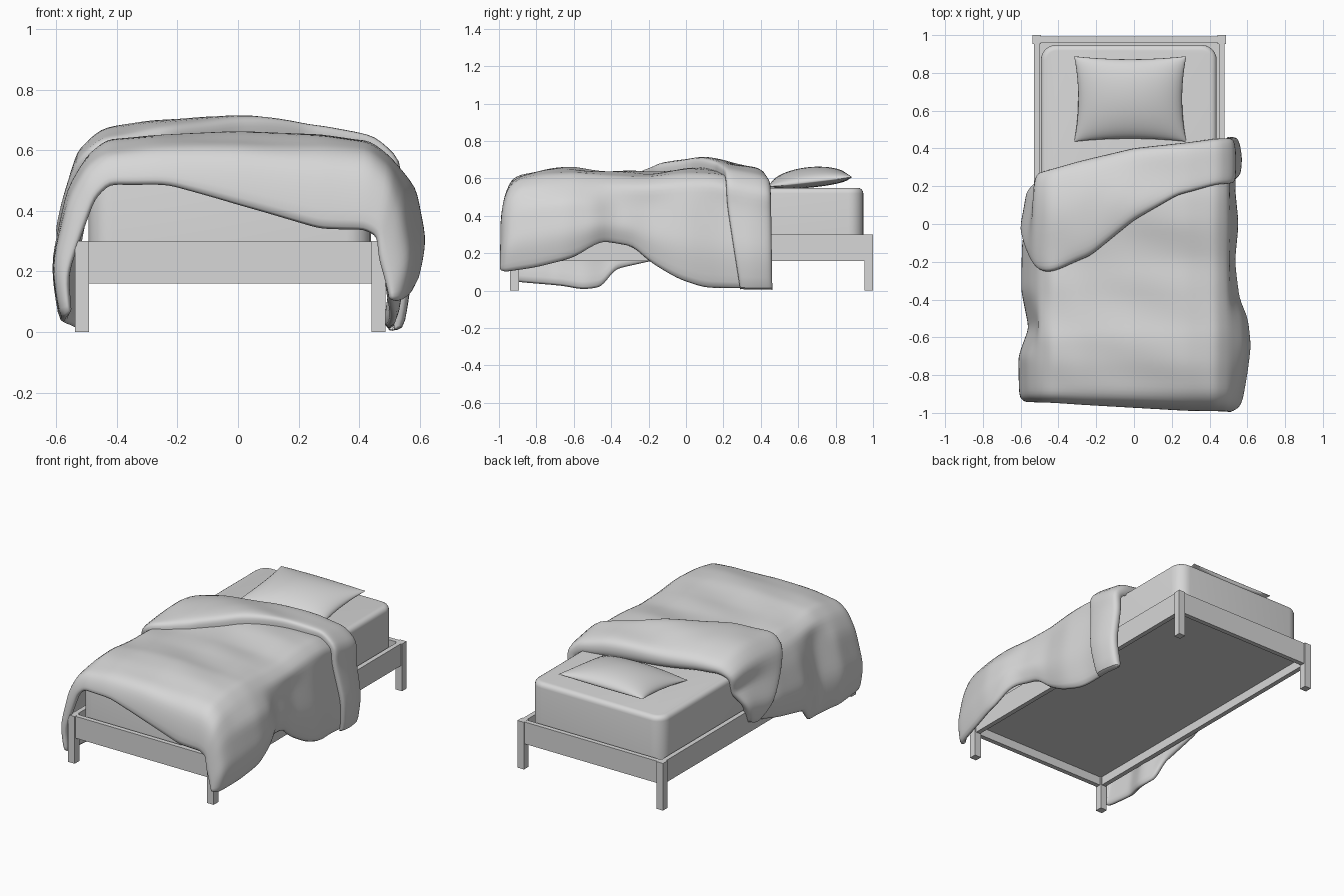
import bpy, bmesh, math
from mathutils import Vector

default = bpy.data.objects.get("Cube")
if default:
    bpy.data.objects.remove(default, do_unlink=True)

grey = bpy.data.materials.new("light_grey")
grey.use_nodes = True
COLOUR = (0.68, 0.68, 0.68, 1)
grey.diffuse_color = COLOUR
grey.node_tree.nodes["Principled BSDF"].inputs["Base Color"].default_value = COLOUR


def finish(name, bm, smooth=None):
    mesh = bpy.data.meshes.new(name)
    bm.to_mesh(mesh)
    bm.free()
    mesh.materials.append(grey)
    obj = bpy.data.objects.new(name, mesh)
    bpy.context.collection.objects.link(obj)
    if smooth:
        bpy.ops.object.select_all(action="DESELECT")
        obj.select_set(True)
        bpy.context.view_layer.objects.active = obj
        bpy.ops.object.shade_smooth_by_angle(angle=math.radians(smooth))
    return obj


def box_mesh(low, high):
    bm = bmesh.new()
    bmesh.ops.create_cube(bm, size=1)
    for v in bm.verts:
        v.co = Vector(a + (b - a) * (c + 0.5) for a, b, c in zip(low, high, v.co))
    return bm


def box(name, low, high):
    return finish(name, box_mesh(low, high))


def add_sheet(bm, rows):
    grid = [[bm.verts.new(p) for p in row] for row in rows]
    for a, b in zip(grid, grid[1:]):
        for i in range(len(a) - 1):
            bm.faces.new((a[i], a[i + 1], b[i + 1], b[i]))


def keyed(keys, x):
    """Linear interpolation through (position, value) pairs."""
    if x <= keys[0][0]:
        return keys[0][1]
    for (a, p), (b, q) in zip(keys, keys[1:]):
        if x <= b:
            f = (x - a) / (b - a)
            return p + (q - p) * f
    return keys[-1][1]


# Bed frame: four posts and four rails
LEFT, RIGHT, FOOT, HEAD, POST = -0.538, 0.487, -0.94, 1.0, 0.046
RAIL_LOW, FRAME_TOP, INSET = 0.16, 0.3, 0.008
for side, x in (("right", LEFT), ("left", RIGHT - POST)):
    for end, y in (("foot", FOOT), ("head", HEAD - POST)):
        box(f"{end}_{side}_post", (x, y, 0), (x + POST, y + POST, FRAME_TOP))
    box(f"{side}_rail", (x + INSET, FOOT + POST, RAIL_LOW),
        (x + POST - INSET, HEAD - POST, FRAME_TOP))
for end, y in (("foot", FOOT), ("head", HEAD - POST)):
    box(f"{end}_rail", (LEFT + POST, y + INSET, RAIL_LOW),
        (RIGHT - POST, y + POST - INSET, FRAME_TOP - 0.001))
box("base_panel", (LEFT + 0.03, FOOT + 0.03, 0.215), (RIGHT - 0.03, HEAD - 0.03, 0.235))

# Mattress with rounded corners and a softened top edge
bm = box_mesh((-0.493, -0.885, 0.23), (0.438, 0.948, 0.55))
upright = [e for e in bm.edges if abs(e.verts[0].co.z - e.verts[1].co.z) > 0.1]
bmesh.ops.bevel(bm, geom=upright, offset=0.08, segments=6, profile=0.5, affect="EDGES")
rim = [e for e in bm.edges if all(v.co.z > 0.54 for v in e.verts)]
bmesh.ops.bevel(bm, geom=rim, offset=0.03, segments=4, profile=0.5, affect="EDGES")
finish("mattress", bm, 40)

# Pillow: two puffed halves meeting at a pinched seam
bm = bmesh.new()
N = 24
for puff in (0.08, -0.03):
    rows = []
    for j in range(N + 1):
        v = math.sin(math.pi * (j / N - 0.5))
        row = []
        for i in range(N + 1):
            u = math.sin(math.pi * (i / N - 0.5))
            x = -0.02 + u * (0.275 + 0.022 * v * v)
            y = 0.662 + v * (0.21 + 0.016 * u * u)
            seam = 0.56 + 0.09 * (y - 0.43) + 0.006 * u * u * v
            full = max(0, (1 - u * u) * (1 - v * v)) ** 0.5
            row.append((x, y, seam + puff * full))
        rows.append(row if puff > 0 else row[::-1])
    add_sheet(bm, rows)
bmesh.ops.remove_doubles(bm, verts=bm.verts, dist=0.0005)
finish("pillow", bm, 70)

# Blanket outline, keyed along the bed: crest height, hem heights, hem reach
CREST = [(-1, .56), (-.95, .59), (-.9, .622), (-.75, .65), (-.6, .66), (-.4, .64),
         (-.2, .635), (0, .655), (.15, .655), (.3, .62), (.45, .595)]
HEM = {-1: [(-.95, .045), (-.65, .02), (-.55, 0), (-.45, .015), (-.38, .11),
            (-.15, .16), (.1, .22), (.3, .3)],
       1: [(-1, .09), (-.8, .12), (-.6, .17), (-.45, .26), (-.28, .23), (-.2, .15),
           (-.05, .06), (.1, .01), (.45, .005)]}
REACH = {-1: [(-.95, .615), (-.7, .62), (-.55, .565), (-.35, .605), (-.1, .6),
              (.1, .56), (.27, .54)],
         1: [(-1, .57), (-.8, .605), (-.65, .625), (-.5, .61), (-.4, .565), (-.2, .54),
             (0, .56), (.2, .54), (.35, .55), (.45, .535)]}
SLOPE = {-1: .055, 1: .035}
# Edges running across the blanket, keyed from the right hem (-1) to the left hem (1)
FOOT_EDGE = [(-1, -.93), (-.5, -.935), (0, -.96), (.3, -.975), (1, -.982)]
HEAD_EDGE = [(-1, .12), (-.7, .24), (-.5, .28), (0, .39), (.5, .44), (1, .45)]
FOLD_EDGE = [(-1, .08), (-.65, -.2), (-.57, -.255), (-.48, -.25), (-.25, -.17),
             (0, .02), (.25, .155), (.5, .21), (.7, .22), (1, .29)]
# How far the foot edge hangs down and tucks inward
HANG = [(-1, -.02), (-.87, .02), (-.7, .07), (-.5, .075), (-.25, .09), (0, .16),
        (.3, .215), (.5, .2), (.6, .17), (.7, .14), (.87, .06), (1, -.02)]
TUCK = [(-1, .03), (-.87, .05), (-.7, .05), (-.5, .01), (0, 0), (.5, -.02),
        (.7, -.07), (.87, -.08), (1, -.035)]


def drape(t, y):
    """Point on the blanket at cross position t (-1 to 1) and length y."""
    s = -1 if t < 0 else 1
    a = abs(t)
    reach, hem, crest = keyed(REACH[s], y), keyed(HEM[s], y), keyed(CREST, y)
    x = keyed([(0, 0), (.3, .28), (.5, .435), (.6, .505), (.7, reach - SLOPE[s]),
               (.87, reach), (1, reach - .03)], a)
    wrinkle = 0.007 * math.sin(17 * y + 5 * t) * math.sin(4 * t + 1) * (a < .55)
    z = keyed([(0, crest), (.3, crest - .008), (.5, crest - .026), (.6, crest - .08),
               (.7, crest - .18), (1, hem)], a)
    return Vector((s * x, y, z + wrinkle))


def outward(t, y):
    d = drape(min(1, t + .06), y) - drape(max(-1, t - .06), y)
    return Vector((-d.z, 0, d.x)).normalized()


STEPS = 40
ACROSS = [2 * i / STEPS - 1 for i in range(STEPS + 1)]


def soften(obj, levels):
    mod = obj.modifiers.new("soft", "SUBSURF")
    mod.levels = mod.render_levels = levels


# Main blanket: foot edge curls down the front, then runs to the head edge
stations = [(-.012, 1), (-.009, .7), (-.002, .4), (.01, .15), (.028, .03)]
stations += [(.06 + .94 * i / 26, 0) for i in range(27)]
rows = []
for along, drop in stations:
    row = []
    for t in ACROSS:
        start, end = keyed(FOOT_EDGE, t), keyed(HEAD_EDGE, t) - 0.02
        y = start + (end - start) * along
        row.append(drape(t, y) + Vector((keyed(TUCK, t), 0, -keyed(HANG, t))) * drop)
    rows.append(row)
bm = bmesh.new()
add_sheet(bm, rows)
blanket = finish("blanket", bm, 80)
thick = blanket.modifiers.new("thickness", "SOLIDIFY")
thick.thickness, thick.offset = 0.035, -1
soften(blanket, 1)

# Turned-back fold: a padded band lying over the head end
rows = []
for along, lift in ((0, -.2), (0, .4), (.02, .8), (.09, 1), (.25, 1.05), (.45, 1.05),
                    (.65, 1.05), (.83, 1), (.95, .8), (1, .3), (1, -.5), (.96, -.9)):
    row = []
    for i, t in enumerate([-1] + ACROSS + [1]):
        start, end = keyed(FOLD_EDGE, t), keyed(HEAD_EDGE, t) + 0.012
        y = start + (end - start) * along
        pad = 0.027 + 0.028 * max(0, 1 - t * t * 2)
        if i in (0, STEPS + 2):
            pad *= -0.5
        row.append(drape(t, y) + outward(t, y) * lift * pad)
    rows.append(row)
bm = bmesh.new()
add_sheet(bm, rows)
soften(finish("blanket_fold", bm, 80), 1)
